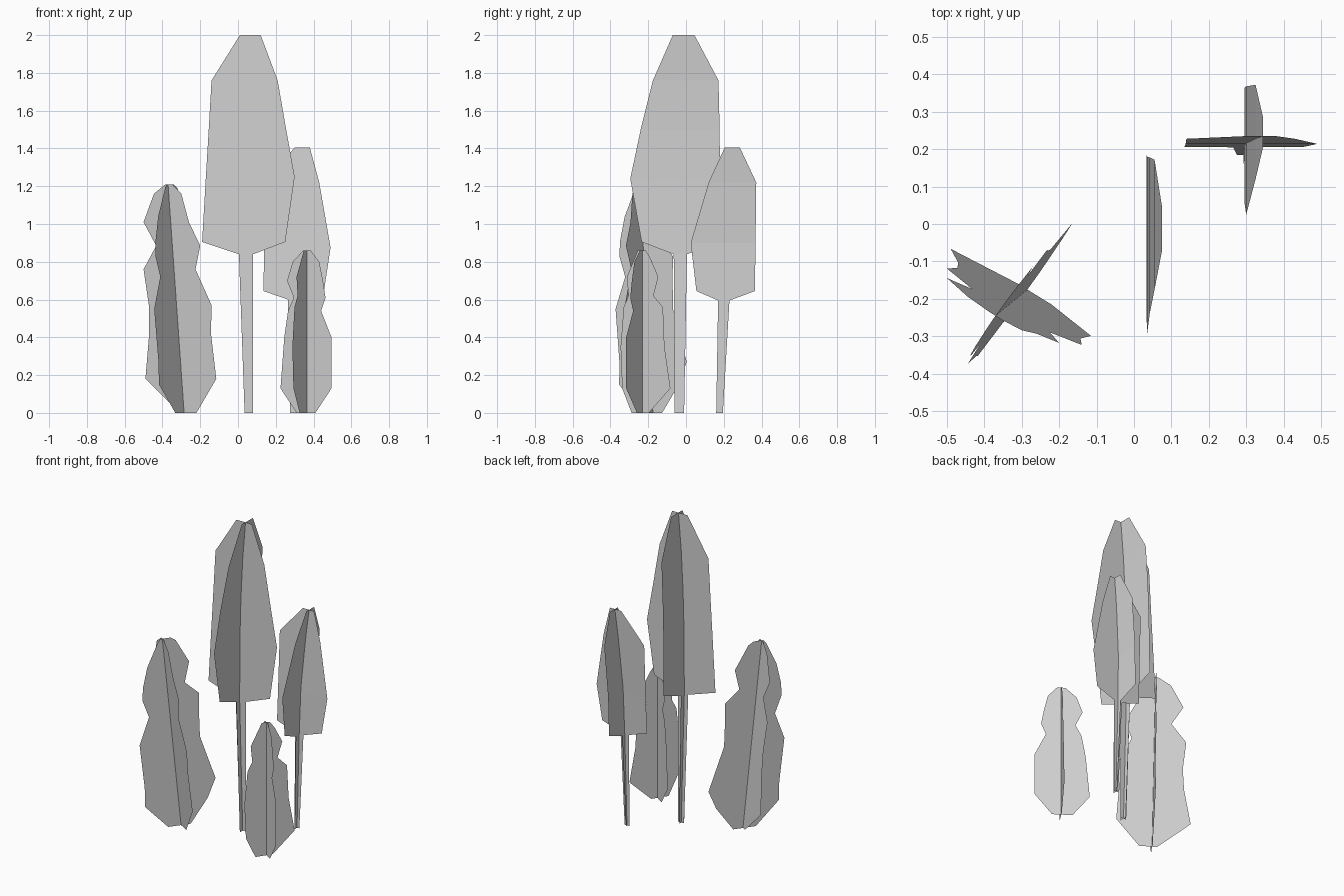
import bpy
import bmesh

cube = bpy.data.objects.get("Cube")
if cube:
    bpy.data.objects.remove(cube, do_unlink=True)

# One plain grey for every sheet
grey = bpy.data.materials.new("plain_grey")
grey.use_nodes = True
colour = (0.65, 0.65, 0.65, 1)
grey.diffuse_color = colour
shader = grey.node_tree.nodes["Principled BSDF"]
shader.inputs["Base Color"].default_value = colour
shader.inputs["Roughness"].default_value = 0.9


def spine_point(spine, height):
    """Interpolate the (height, x, y) spine of a sheet at a height."""
    for low, high in zip(spine, spine[1:]):
        if height <= high[0]:
            t = (height - low[0]) / (high[0] - low[0])
            return [a + (b - a) * t for a, b in zip(low[1:], high[1:])]
    return spine[-1][1:]


def sheet(name, direction, spine, outline):
    """Build a thin upright sheet from rows of (height, near edge, far edge)."""
    bm = bmesh.new()
    previous = None
    for height, near, far in outline:
        x, y = spine_point(spine, height)
        row = [bm.verts.new((x + s * direction[0], y + s * direction[1], height))
               for s in (near, far)]
        if previous:
            bm.faces.new((previous[0], previous[1], row[1], row[0]))
        previous = row
    mesh = bpy.data.meshes.new(name)
    bm.to_mesh(mesh)
    bm.free()
    mesh.materials.append(grey)
    item = bpy.data.objects.new(name, mesh)
    bpy.context.scene.collection.objects.link(item)
    return item


ACROSS = (1, 0)
DEPTH = (0, 1)

# Tall tree: a flat sheet across and a gently bent sheet in depth
sheet("tall_tree_across", ACROSS,
      spine=[(0, 0, -.03), (2, 0, -.03)],
      outline=[(0, .035, .08), (.84, .005, .08), (.905, -.19, .25),
               (1.25, -.17, .3), (1.5, -.155, .255), (1.76, -.14, .21),
               (2, .01, .12)])
sheet("tall_tree_depth", DEPTH,
      spine=[(0, .055, 0), (.84, .033, 0), (1.25, .035, 0),
             (1.5, .042, 0), (1.76, .055, 0), (2, .075, 0)],
      outline=[(0, -.06, -.01), (.84, -.065, .005), (.905, -.235, .185),
               (1.24, -.295, .18), (1.5, -.24, .178), (1.76, -.175, .172),
               (2, -.07, .045)])

# Short tree: both sheets lean slightly towards the top
sheet("short_tree_across", ACROSS,
      spine=[(0, 0, .185), (.6, 0, .205), (.9, 0, .215), (1.4, 0, .235)],
      outline=[(0, .275, .31), (.6, .265, .325), (.645, .135, .455),
               (.875, .138, .49), (1.22, .14, .43), (1.405, .3, .38)])
sheet("short_tree_depth", DEPTH,
      spine=[(0, .293, 0), (.6, .295, 0), (.9, .3, 0),
             (1.22, .325, 0), (1.4, .345, 0)],
      outline=[(0, .16, .195), (.595, .17, .23), (.645, .055, .365),
               (.9, .025, .368), (1.22, .12, .372), (1.405, .205, .285)])

# Large bush: two ragged sheets crossed diagonally, leaning as it rises
sheet("large_bush_across", (1, -.62),
      spine=[(0, 0, -.352), (1.21, 0, -.475)],
      outline=[(0, -.31, -.22), (.18, -.49, -.115), (.42, -.47, -.143),
               (.57, -.472, -.14), (.76, -.5, -.225), (.885, -.433, -.2),
               (1.01, -.5, -.26), (1.16, -.445, -.3), (1.21, -.385, -.35)])
sheet("large_bush_depth", (.585, .81),
      spine=[(0, -.285, -.175), (1.21, -.37, -.245)],
      outline=[(0, -.08, .06), (.15, -.21, .18), (.27, -.2, .24),
               (.55, -.205, .17), (.72, -.13, .18), (.83, -.16, .19),
               (.91, -.15, .11), (1.04, -.11, .15), (1.19, -.03, .08),
               (1.21, -.01, .05)])

# Small bush: the same kind of cross, standing upright
sheet("small_bush_across", (1, -.67),
      spine=[(0, 0, .015), (.86, 0, .015)],
      outline=[(0, .31, .41), (.13, .225, .495), (.4, .245, .495),
               (.54, .265, .44), (.61, .295, .463), (.7, .26, .45),
               (.8, .29, .43), (.86, .345, .385)])
sheet("small_bush_depth", (.55, .83),
      spine=[(0, .365, -.23), (.86, .365, -.23)],
      outline=[(0, -.07, .04), (.13, -.13, .178), (.35, -.14, .14),
               (.56, -.12, .13), (.62, -.09, .07), (.72, -.1, .1),
               (.82, -.05, .05), (.86, -.03, .02)])
